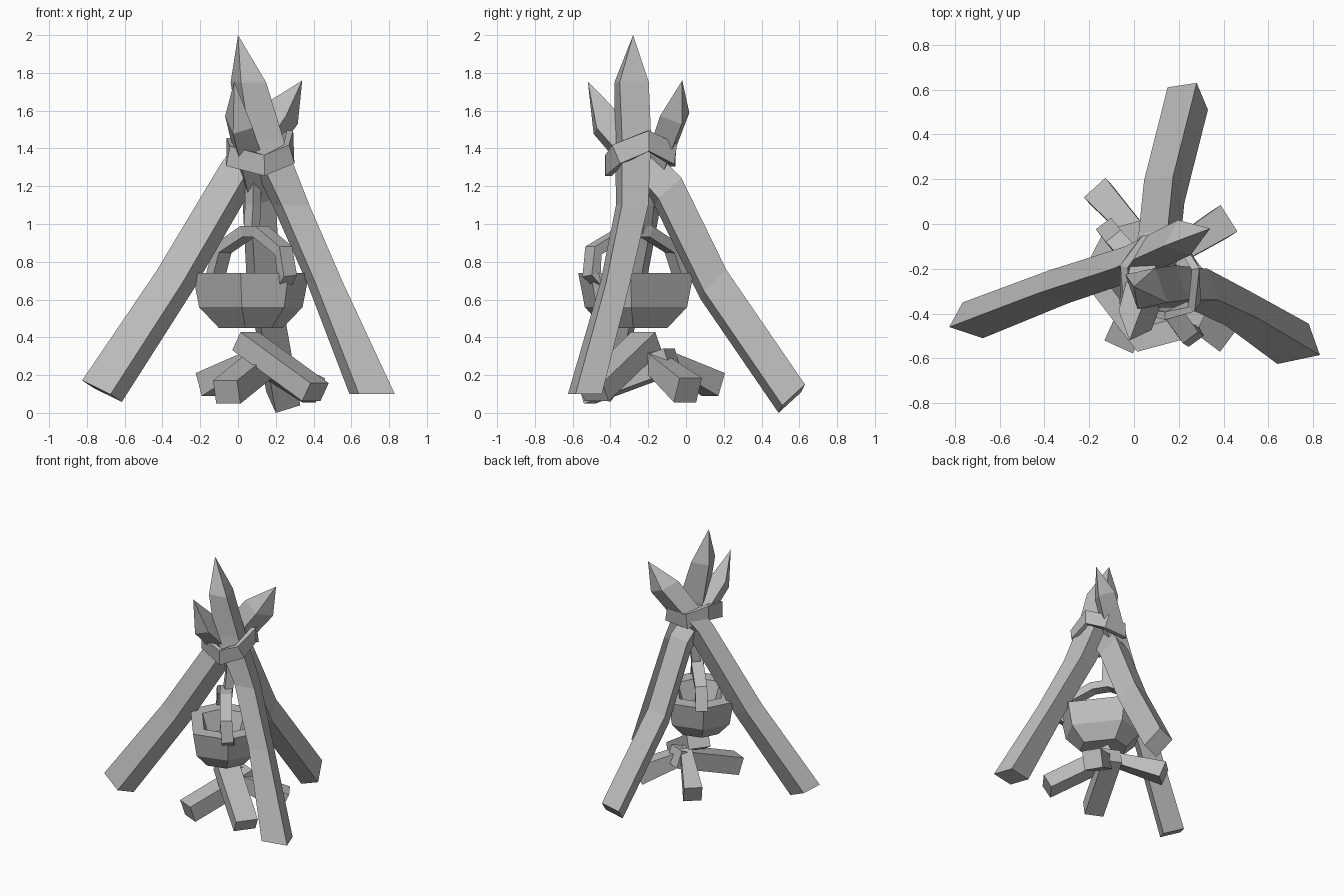
import bpy, bmesh, math
from mathutils import Vector

if "Cube" in bpy.data.objects:
    bpy.data.objects.remove(bpy.data.objects["Cube"])

grey = bpy.data.materials.new("stone_grey")
grey.use_nodes = True
grey.diffuse_color = (0.5, 0.5, 0.5, 1)
grey.node_tree.nodes["Principled BSDF"].inputs["Base Color"].default_value = grey.diffuse_color


def finish(name, bm):
    bmesh.ops.recalc_face_normals(bm, faces=bm.faces)
    mesh = bpy.data.meshes.new(name)
    bm.to_mesh(mesh)
    bm.free()
    mesh.materials.append(grey)
    obj = bpy.data.objects.new(name, mesh)
    bpy.context.collection.objects.link(obj)


def skin(name, rings, tip=None, closed=False):
    """Join rings of points into a faceted solid, with an optional pointed end."""
    bm = bmesh.new()
    loops = [[bm.verts.new(p) for p in ring] for ring in rings]
    pairs = list(zip(loops, loops[1:]))
    if closed:
        pairs.append((loops[-1], loops[0]))
    for a, b in pairs:
        for i in range(len(a)):
            j = (i + 1) % len(a)
            bm.faces.new((a[i], a[j], b[j], b[i]))
    if not closed:
        bm.faces.new(loops[0])
        if tip:
            point = bm.verts.new(tip)
            top = loops[-1]
            for i in range(len(top)):
                bm.faces.new((top[i], top[(i + 1) % len(top)], point))
        else:
            bm.faces.new(loops[-1])
    finish(name, bm)


def square(c, u, v):
    return [c + u + v, c - u + v, c - u - v, c + u - v]


def pole(name, path, sizes, u, v, tip):
    """Pointed tripod leg with a fixed section direction, scaled along u and v."""
    u, v = Vector(u), Vector(v)
    skin(name, [square(Vector(c), u * su, v * sv) for c, (su, sv) in zip(path, sizes)], tip)


def bar(name, path, width, height, ref=(0, 0, 1), closed=False, start=1):
    """Rectangular bar following a path, kept upright to ref; start scales its first end."""
    pts = [Vector(p) for p in path]
    n = len(pts)
    rings = []
    for i, p in enumerate(pts):
        if closed:
            t = pts[(i + 1) % n] - pts[i - 1]
        else:
            t = pts[min(i + 1, n - 1)] - pts[max(i - 1, 0)]
        t.normalize()
        half = 0.5 if i else start / 2
        side = t.cross(Vector(ref)).normalized()
        up = side.cross(t)
        rings.append(square(p, side * width * half, up * height * half))
    skin(name, rings, closed=closed)


# Tripod legs
pole("right_leg",
     [(-.72, -.43, .115), (-.335, -.28, .7), (0, -.17, 1.27), (.225, -.06, 1.58)],
     [(1, 1), (.9, .95), (.85, .9), (.8, 1.05)],
     (.075, -.025, -.037), (.03, .055, -.02), (.34, -.02, 1.76))
pole("left_leg",
     [(.71, -.535, .1), (.46, -.375, .69), (.28, -.285, 1.1), (.125, -.28, 1.45), (.055, -.288, 1.75)],
     [(1, 1), (.77, .9), (.77, 1), (.93, 1.1), (.7, 1.1)],
     (.095, .02, 0), (-.025, .07, 0), (0, -.28, 2))
pole("back_leg",
     [(.24, .56, .075), (.135, .145, .68), (.11, -.095, 1.17), (.005, -.43, 1.54)],
     [(1, 1), (1, 1), (1, 1), (.8, .85)],
     (.065, .01, .02), (.025, -.06, -.055), (-.02, -.52, 1.755))

# Rope binding wrapped around the crossing
bar("binding",
    [(-.04, -.36, 1.36), (.14, -.41, 1.31), (.27, -.36, 1.37), (.275, -.2, 1.44),
     (.2, -.07, 1.37), (.04, -.07, 1.36), (-.045, -.19, 1.4)],
    .035, .11, closed=True)

# Rope the pot hangs from
bar("hanging_rope", [(.08, -.21, 1.36), (.08, -.21, 1.1), (.07, -.23, .94)],
    .06, .06, ref=(1, -1, 0))

# Six-sided pot, longer along the handle, with a thick rim and a hollow inside
profile = [(.17, .45), (.275, .56), (.31, .74), (.2, .74), (.15, .6)]
angles = [math.radians(a) for a in (-50, -5, 80, 130, 175, 260)]
skin("pot", [[Vector((.068 + r * math.cos(a), -.265 + r * math.sin(a), z)) for a in angles]
             for r, z in profile])

# Arched handle across the pot
bar("pot_handle",
    [(.24, -.46, .7), (.26, -.5, .73), (.24, -.49, .86), (.12, -.32, .96),
     (.05, -.21, .96), (-.08, -.07, .87), (-.12, -.02, .72)],
    .06, .085, ref=(.8, .6, 0))

# Firewood leaning together under the pot, some split to a thin inner end
logs = {
    "front_left_log": ((.04, -.21, .38), (.41, -.49, .11), .16, .11, 1),
    "front_right_log": ((.15, -.07, .28), (-.06, -.53, .11), .14, .13, 1),
    "back_right_log": ((.1, -.14, .3), (-.16, .145, .15), .13, .13, .6),
    "back_left_log": ((.1, -.18, .28), (.4, .01, .12), .14, .14, .7),
}
for name, (a, b, w, h, inner) in logs.items():
    bar(name, [a, b], w, h, start=inner)
